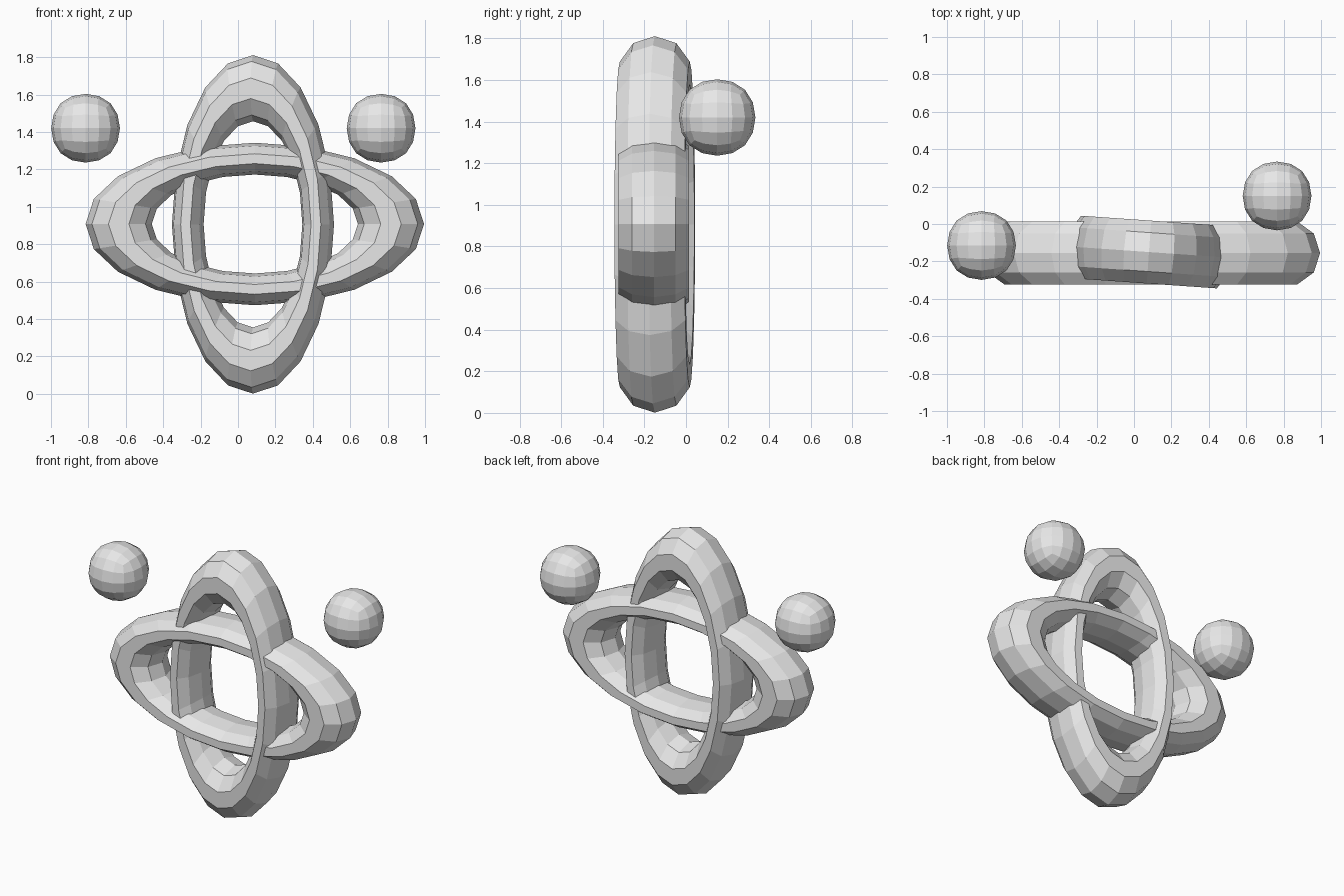
import bpy
from math import radians

default = bpy.data.objects.get("Cube")
if default:
    bpy.data.objects.remove(default, do_unlink=True)

# Single plain grey
grey = bpy.data.materials.new("light_grey")
grey.use_nodes = True
colour = (0.8, 0.8, 0.8, 1)
grey.diffuse_color = colour
grey.node_tree.nodes["Principled BSDF"].inputs["Base Color"].default_value = colour


def finish(name):
    obj = bpy.context.object
    obj.name = name
    obj.data.materials.append(grey)
    bpy.ops.object.shade_flat()
    return obj


def ring(name, location, scale, turn):
    """Flat-shaded torus standing upright and squashed into an oval."""
    bpy.ops.mesh.primitive_torus_add(
        major_segments=20, minor_segments=10,
        major_radius=0.728, minor_radius=0.177,
        location=location, rotation=(radians(90), 0, radians(turn)))
    obj = finish(name)
    obj.scale = scale


def ball(name, location):
    """Cube rounded by subdivision."""
    bpy.ops.mesh.primitive_cube_add(size=0.438, location=location)
    obj = finish(name)
    rounding = obj.modifiers.new("rounding", "SUBSURF")
    rounding.levels = rounding.render_levels = 2


# Two crossing oval rings, the upright one turned slightly
SQUASH = 0.48
ring("wide_ring", (0.09, -0.155, 0.908), (1, SQUASH, 1), 0)
ring("tall_ring", (0.08, -0.15, 0.906), (SQUASH, 1, 1), -4)

# Floating balls on either side
ball("right_ball", (-0.815, -0.115, 1.42))
ball("left_ball", (0.765, 0.15, 1.42))
